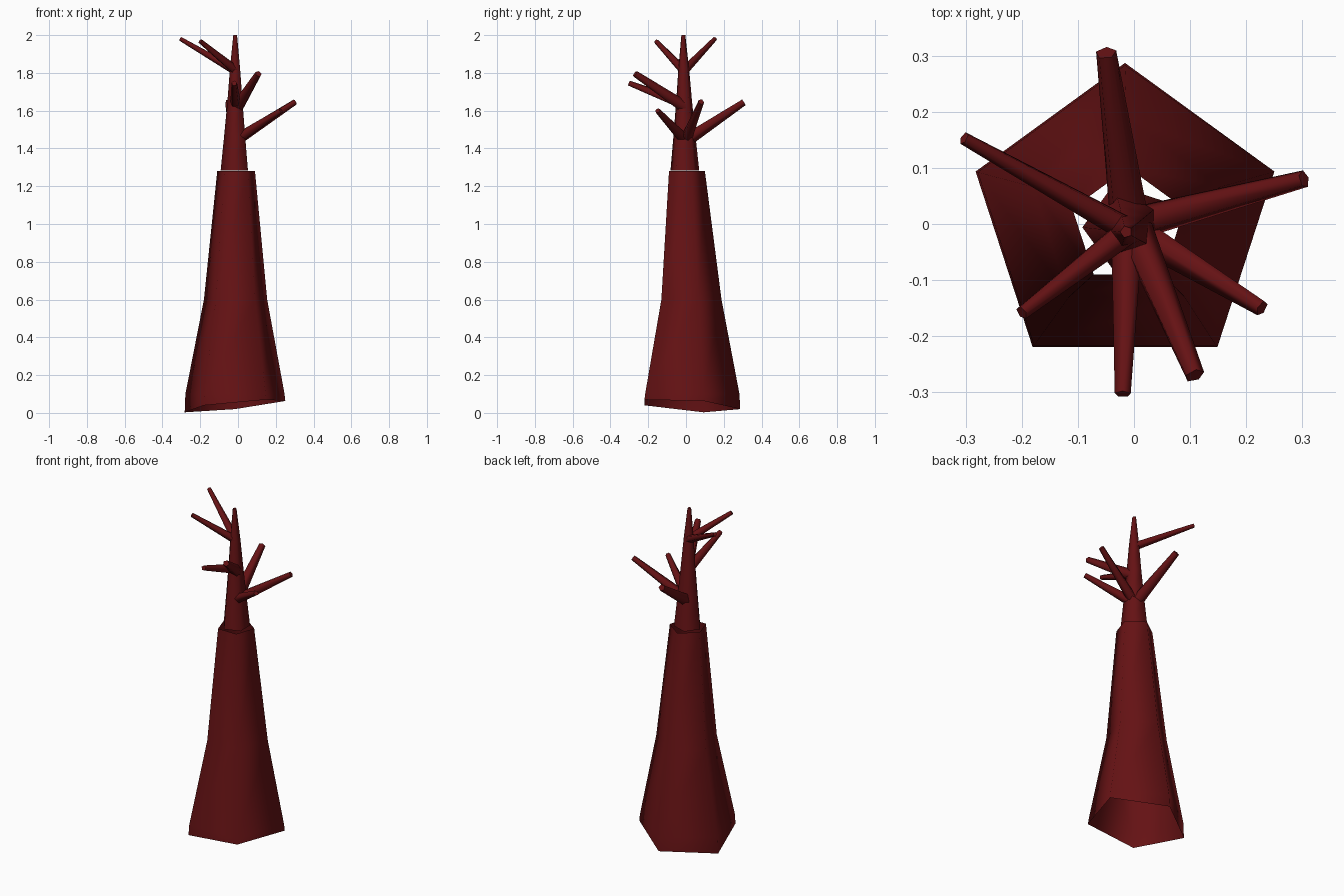
import bpy, bmesh, math
from mathutils import Vector

if "Cube" in bpy.data.objects:
    bpy.data.objects.remove(bpy.data.objects["Cube"])

bark = bpy.data.materials.new("dark red bark")
bark.diffuse_color = (0.13, 0.006, 0.007, 1)
bark.use_nodes = True
bark.node_tree.nodes["Principled BSDF"].inputs["Base Color"].default_value = bark.diffuse_color
SIDES = 5


def tube(name, rings, cap_end=False):
    """Skin a list of closed point rings into a smooth-sided tube."""
    bm = bmesh.new()
    loops = [[bm.verts.new(p) for p in ring] for ring in rings]
    for a, b in zip(loops, loops[1:]):
        for i in range(SIDES):
            j = (i + 1) % SIDES
            bm.faces.new((a[i], a[j], b[j], b[i]))
    if cap_end:
        bm.faces.new(loops[-1])
    mesh = bpy.data.meshes.new(name)
    bm.to_mesh(mesh)
    bm.free()
    mesh.materials.append(bark)
    obj = bpy.data.objects.new(name, mesh)
    bpy.context.collection.objects.link(obj)
    bpy.ops.object.select_all(action='DESELECT')
    obj.select_set(True)
    bpy.context.view_layer.objects.active = obj
    bpy.ops.object.shade_smooth_by_angle(angle=math.radians(76))
    return obj


def ring(center, radius, start, axis=None):
    """Regular pentagon around center, across the given axis."""
    turn = Vector((0, 0, 1)).rotation_difference(axis) if axis else None
    pts = []
    for i in range(SIDES):
        a = math.radians(start) + math.tau * i / SIDES
        p = Vector((radius * math.cos(a), radius * math.sin(a), 0))
        if turn:
            p.rotate(turn)
        pts.append(Vector(center) + p)
    return pts


# Hollow lower trunk with a slanted foot
foot = ring((-0.016, 0.007, 0), 0.28, 90)
for p, z in zip(foot, (0.02, 0.003, 0.04, 0.07, 0.063)):
    p.z = z
tube("lower_trunk", [foot,
                     ring((-0.016, 0.007, 0.1), 0.276, 90),
                     ring((-0.013, 0.012, 0.6), 0.176, 90),
                     ring((-0.01, -0.005, 1.28), 0.105, 90)])

# Upper trunk, tapering to a point-like tip
tube("upper_trunk", [ring((-0.012, -0.006, 1.283), 0.08, 180),
                     ring((-0.012, -0.008, 1.46), 0.062, 180),
                     ring((-0.012, -0.01, 1.65), 0.044, 180),
                     ring((-0.013, -0.012, 1.82), 0.03, 180),
                     ring((-0.014, -0.014, 2.0), 0.011, 180)], True)

# Branches: base, tip, base radius, tip radius
branches = [
    ((-0.01, 0.01, 1.45), (-0.05, 0.305, 1.645), 0.036, 0.019),
    ((0.0, 0.0, 1.45), (0.303, 0.08, 1.647), 0.031, 0.016),
    ((0.0, -0.01, 1.45), (0.228, -0.15, 1.60), 0.031, 0.015),
    ((0.0, -0.01, 1.62), (0.108, -0.27, 1.795), 0.034, 0.018),
    ((-0.012, -0.01, 1.63), (-0.02, -0.303, 1.745), 0.03, 0.015),
    ((-0.01, -0.01, 1.81), (-0.303, 0.153, 1.98), 0.024, 0.012),
    ((-0.01, -0.01, 1.81), (-0.2, -0.158, 1.967), 0.025, 0.013),
]
for n, (base, tip, r0, r1) in enumerate(branches, 1):
    axis = Vector(tip) - Vector(base)
    tube(f"branch_{n}", [ring(base, r0, 90, axis), ring(tip, r1, 90, axis)], True)
